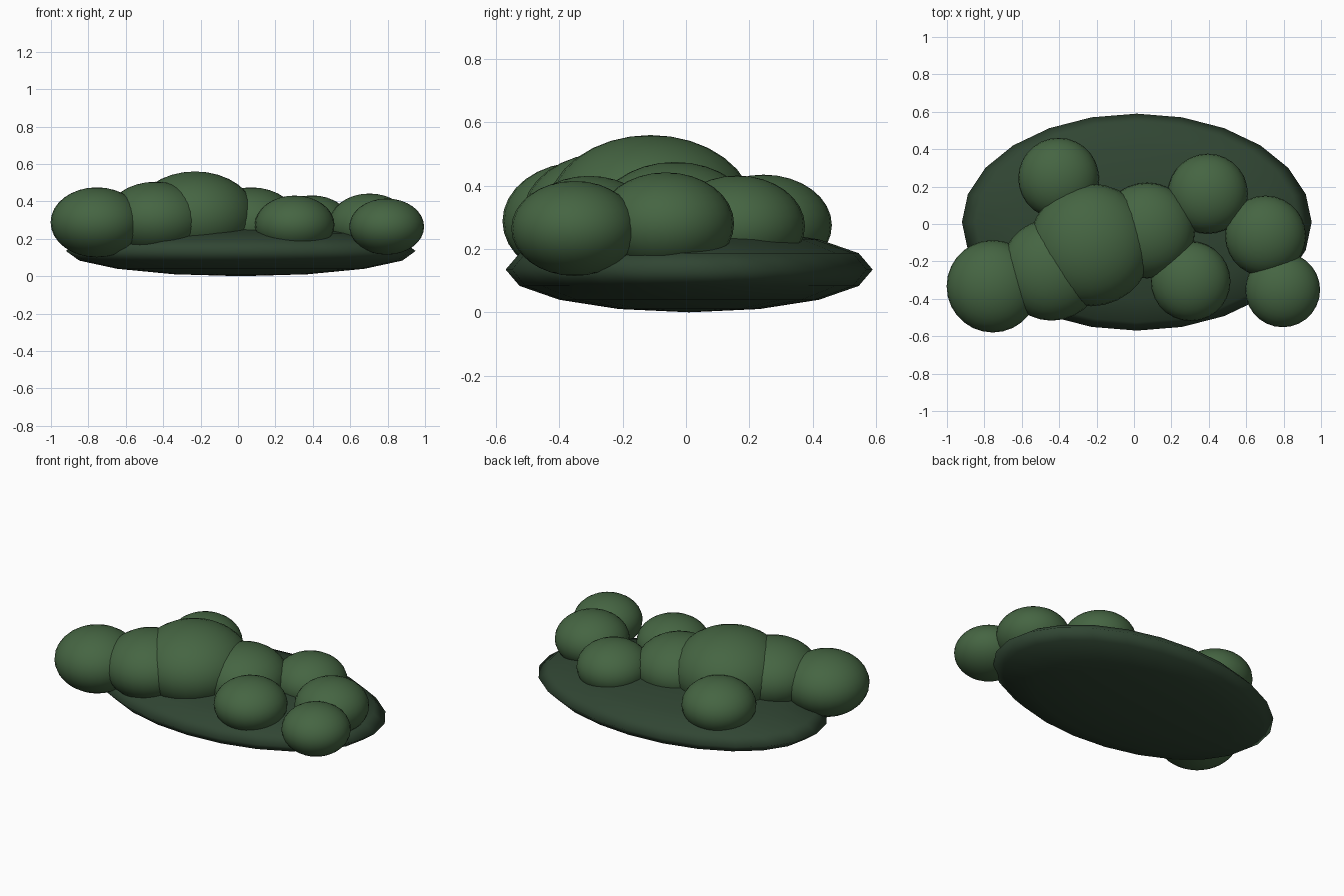
import bpy

if "Cube" in bpy.data.objects:
    bpy.data.objects.remove(bpy.data.objects["Cube"])


def material(name, rgb):
    m = bpy.data.materials.new(name)
    m.diffuse_color = (*rgb, 1)
    m.use_nodes = True
    m.node_tree.nodes["Principled BSDF"].inputs["Base Color"].default_value = m.diffuse_color
    return m


leaf = material("leaf_green", (0.06, 0.13, 0.055))
shade = material("shaded_green", (0.03, 0.06, 0.033))


def ellipsoid(name, centre, radii, mat, segments, rings):
    bpy.ops.mesh.primitive_uv_sphere_add(segments=segments, ring_count=rings, location=centre)
    ob = bpy.context.object
    ob.name = name
    ob.scale = radii
    bpy.ops.object.transform_apply(location=False, rotation=False, scale=True)
    bpy.ops.object.shade_smooth()
    ob.data.materials.append(mat)


# Flat oval pad under the foliage
ellipsoid("foliage_base", (0.015, 0.01, 0.135), (0.935, 0.58, 0.135), shade, 24, 8)

# Rounded foliage clumps: x, y, z, horizontal radius, vertical radius
clumps = [
    (-0.755, -0.333, 0.288, 0.247, 0.187),
    (-0.44, -0.245, 0.305, 0.272, 0.2),
    (-0.23, -0.112, 0.318, 0.328, 0.242),
    (0.07, -0.035, 0.285, 0.256, 0.19),
    (-0.403, 0.245, 0.275, 0.216, 0.16),
    (0.395, 0.162, 0.272, 0.214, 0.16),
    (0.303, -0.306, 0.275, 0.213, 0.156),
    (0.703, -0.064, 0.28, 0.216, 0.162),
    (0.795, -0.352, 0.265, 0.2, 0.15),
]
for i, (x, y, z, r, h) in enumerate(clumps, 1):
    ellipsoid(f"foliage_clump_{i}", (x, y, z), (r, r, h), leaf, 28, 16)
